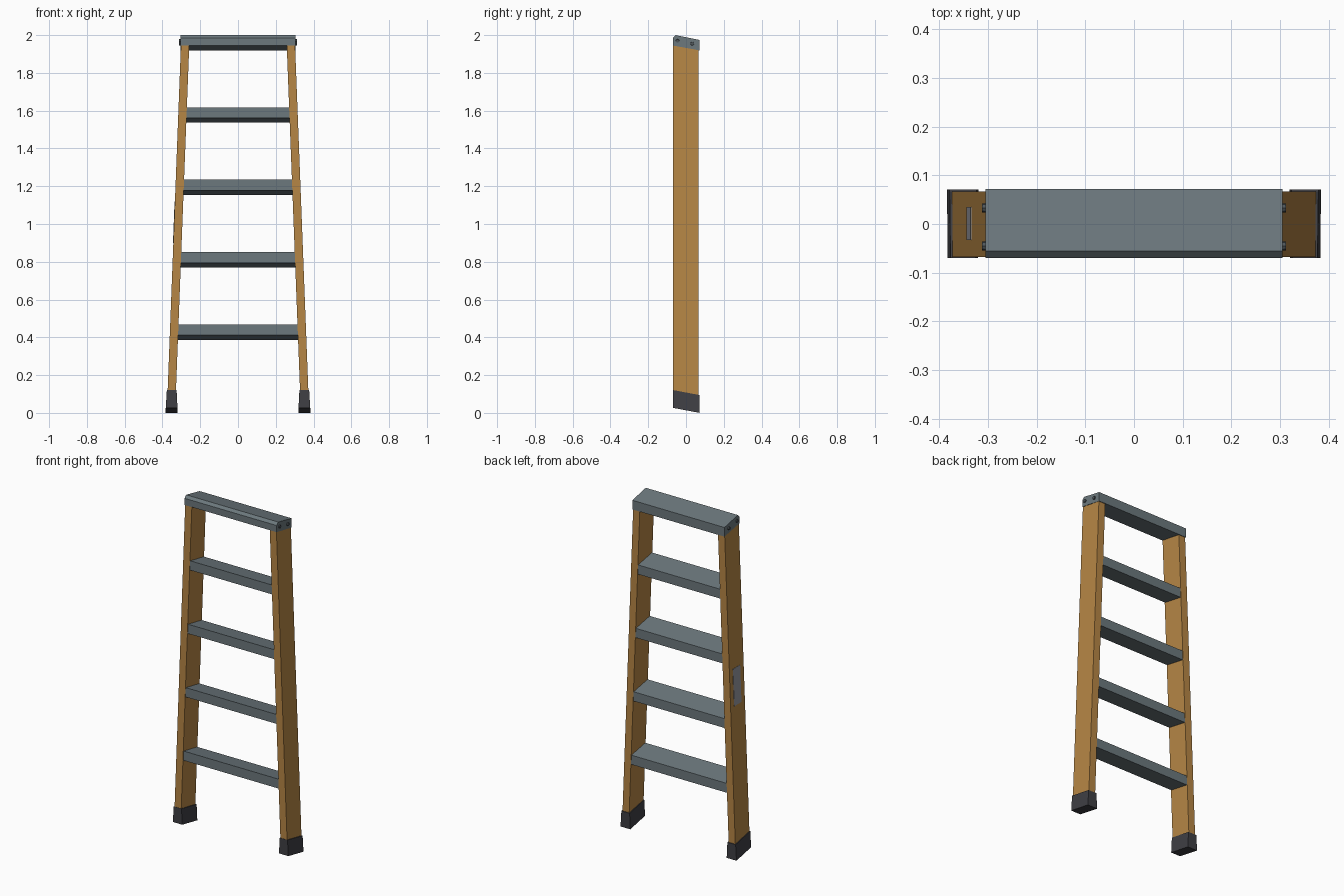
import bpy, bmesh, math
from mathutils import Matrix

if "Cube" in bpy.data.objects:
    bpy.data.objects.remove(bpy.data.objects["Cube"])

SLOPE = 0.19  # every tread, cap and foot drops towards the back


def material(name, rgb):
    m = bpy.data.materials.new(name)
    m.diffuse_color = (*rgb, 1)
    m.use_nodes = True
    m.node_tree.nodes["Principled BSDF"].inputs["Base Color"].default_value = m.diffuse_color
    return m


ORANGE = material("orange fibreglass", (0.47, 0.24, 0.06))
GREY = material("grey metal", (0.15, 0.188, 0.205))
RUBBER = material("dark rubber", (0.05, 0.05, 0.058))
BOLT = material("bolt metal", (0.08, 0.095, 0.105))
LABEL = material("label grey", (0.31, 0.32, 0.36))


def finish(name, bm, mat):
    bmesh.ops.recalc_face_normals(bm, faces=bm.faces)
    me = bpy.data.meshes.new(name)
    bm.to_mesh(me)
    bm.free()
    me.materials.append(mat)
    ob = bpy.data.objects.new(name, me)
    bpy.context.collection.objects.link(ob)
    return ob


def rail_x(z):
    """Outer face of the splayed rails."""
    return 0.377 - 0.0385 * z


def block(name, mat, xa, xb, y0, y1, z0, z1, slope=SLOPE):
    """Box from xa(z) to xb(z), sheared down towards the back."""
    bm = bmesh.new()
    bmesh.ops.create_cube(bm, size=1)
    for v in bm.verts:
        y = y1 if v.co.y > 0 else y0
        z = (z1 if v.co.z > 0 else z0) - slope * y
        v.co = ((xb if v.co.x > 0 else xa)(z), y, z)
    return finish(name, bm, mat)


for side, s in (("left", -1), ("right", 1)):
    # splayed rail
    block(side + "_rail", ORANGE, lambda z: s * (rail_x(z) - 0.044),
          lambda z: s * rail_x(z), -0.068, 0.067, 0.09, 1.94)
    # rubber foot
    block(side + "_foot", RUBBER, lambda z: s * (0.319 + 0.05 * z),
          lambda z: s * (0.384 - 0.06 * z), -0.07, 0.071, 0.0137, 0.108)
    # bolts through the cap ends
    for i, y in enumerate((-0.045, 0.033)):
        bm = bmesh.new()
        bmesh.ops.create_cone(bm, cap_ends=True, segments=8, radius1=0.011,
                              radius2=0.009, depth=0.016)
        bm.transform(Matrix.Translation((s * 0.304, y, 1.961 - SLOPE * y))
                     @ Matrix.Rotation(s * math.pi / 2, 4, 'Y'))
        finish(f"{side}_cap_bolt_{i + 1}", bm, BOLT)

# treads between the rails
for i in range(4):
    z = 0.399 + 0.3835 * i
    block(f"step_{i + 1}", GREY, lambda z: -rail_x(z) + 0.04,
          lambda z: rail_x(z) - 0.04, -0.065, 0.065, z, z + 0.056)

# top cap with a chamfered front edge
profile = [(-0.07, 1.945), (0.072, 1.919), (0.072, 1.974), (-0.055, 2.0), (-0.07, 1.985)]
bm = bmesh.new()
face = bm.faces.new([bm.verts.new((-0.305, y, z)) for y, z in profile])
ext = bmesh.ops.extrude_face_region(bm, geom=[face], use_keep_orig=True)
bmesh.ops.translate(bm, vec=(0.61, 0, 0),
                    verts=[g for g in ext["geom"] if isinstance(g, bmesh.types.BMVert)])
finish("top_cap", bm, GREY)

# blank label plate on the outside of the left rail
block("side_label", LABEL, lambda z: -rail_x(z) - 0.002,
      lambda z: -rail_x(z) + 0.003, -0.033, 0.035, 0.90, 1.12, 0)
